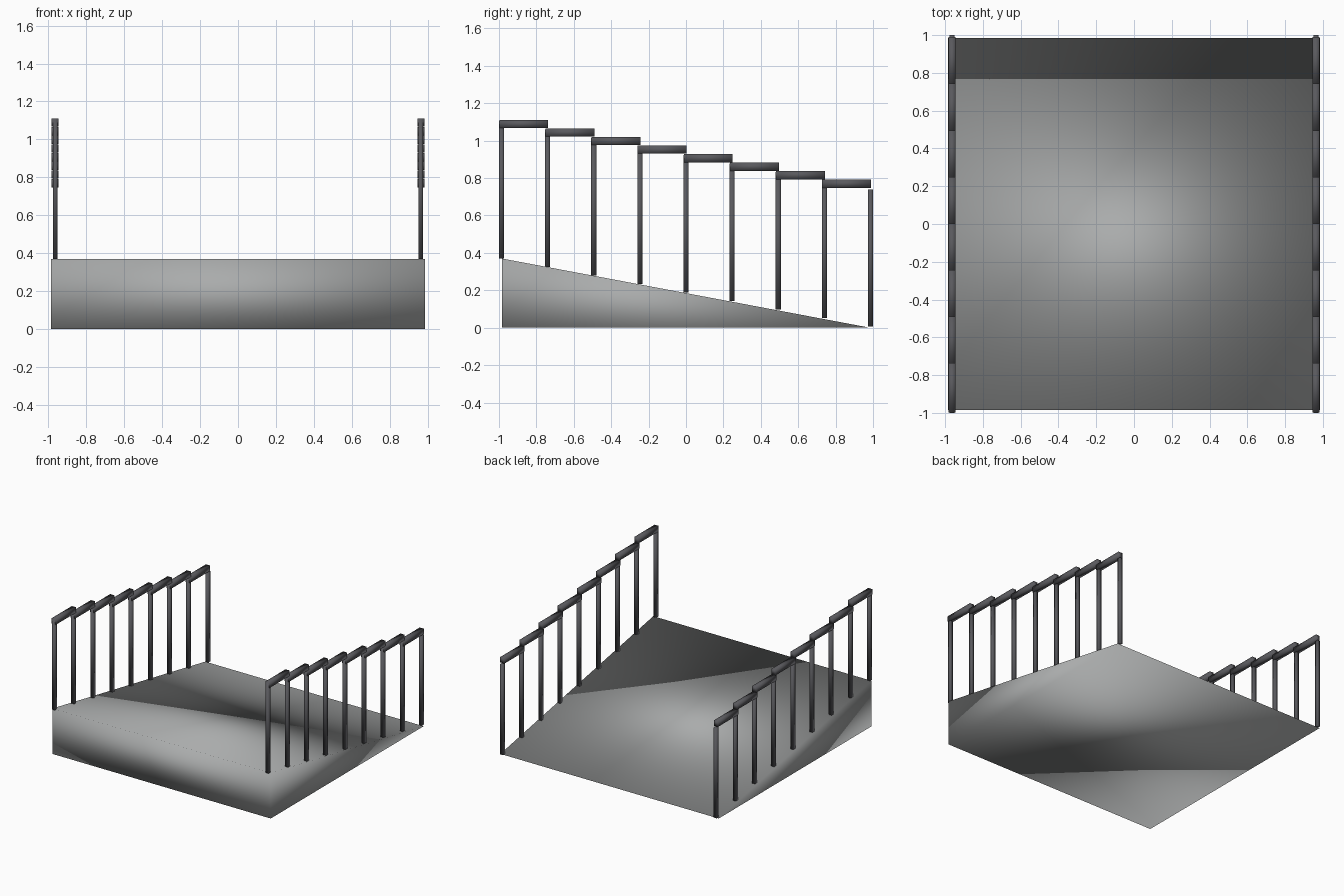
import bpy, bmesh
from mathutils import Matrix

if "Cube" in bpy.data.objects:
    bpy.data.objects.remove(bpy.data.objects["Cube"])

HALF, RISE = 0.984, 0.37      # ramp half size and front height
BAYS = 8
STEP, DROP = 2 * 0.9865 / BAYS, 0.0456
RAIL_X = 0.963


def make(name, bm, color):
    bmesh.ops.recalc_face_normals(bm, faces=bm.faces)
    for f in bm.faces:
        f.smooth = True
    mesh = bpy.data.meshes.new(name)
    bm.to_mesh(mesh)
    bm.free()
    mat = bpy.data.materials.get(str(color)) or bpy.data.materials.new(str(color))
    mat.diffuse_color = (*color, 1)
    mat.use_nodes = True
    mat.node_tree.nodes["Principled BSDF"].inputs["Base Color"].default_value = mat.diffuse_color
    mesh.materials.append(mat)
    obj = bpy.data.objects.new(name, mesh)
    bpy.context.collection.objects.link(obj)
    return obj


def bar(name, lo, hi):
    bm = bmesh.new()
    size = [b - a for a, b in zip(lo, hi)]
    mid = [(a + b) / 2 for a, b in zip(lo, hi)]
    bmesh.ops.create_cube(bm, size=1, matrix=Matrix.Translation(mid) @ Matrix.Diagonal((*size, 1)))
    return make(name, bm, (0.1, 0.1, 0.11))


# Wedge ramp, smooth shaded with shared corners
bm = bmesh.new()
profile = [(-HALF, 0), (HALF, 0), (-HALF, RISE)]
left, right = [[bm.verts.new((x, y, z)) for y, z in profile] for x in (-HALF, HALF)]
bm.faces.new(left)
bm.faces.new(right)
for i in range(3):
    j = (i + 1) % 3
    bm.faces.new((left[i], left[j], right[j], right[i]))
make("ramp", bm, (0.4, 0.41, 0.41))

# Stepped handrails on both sides
for side, s in (("left", -1), ("right", 1)):
    x = s * RAIL_X
    for i in range(BAYS + 1):
        y = -0.9865 + i * STEP
        base = RISE - i * DROP
        bar(f"{side}_post_{i}", (x - 0.013, y - 0.0135, base),
            (x + 0.013, y + 0.0135, base + 0.735))
        # Rail section from this post to the next
        if i < BAYS:
            bar(f"{side}_rail_{i}", (x - 0.0185, y - 0.0115, base + 0.697),
                (x + 0.0185, y + STEP + 0.003, base + 0.741))
